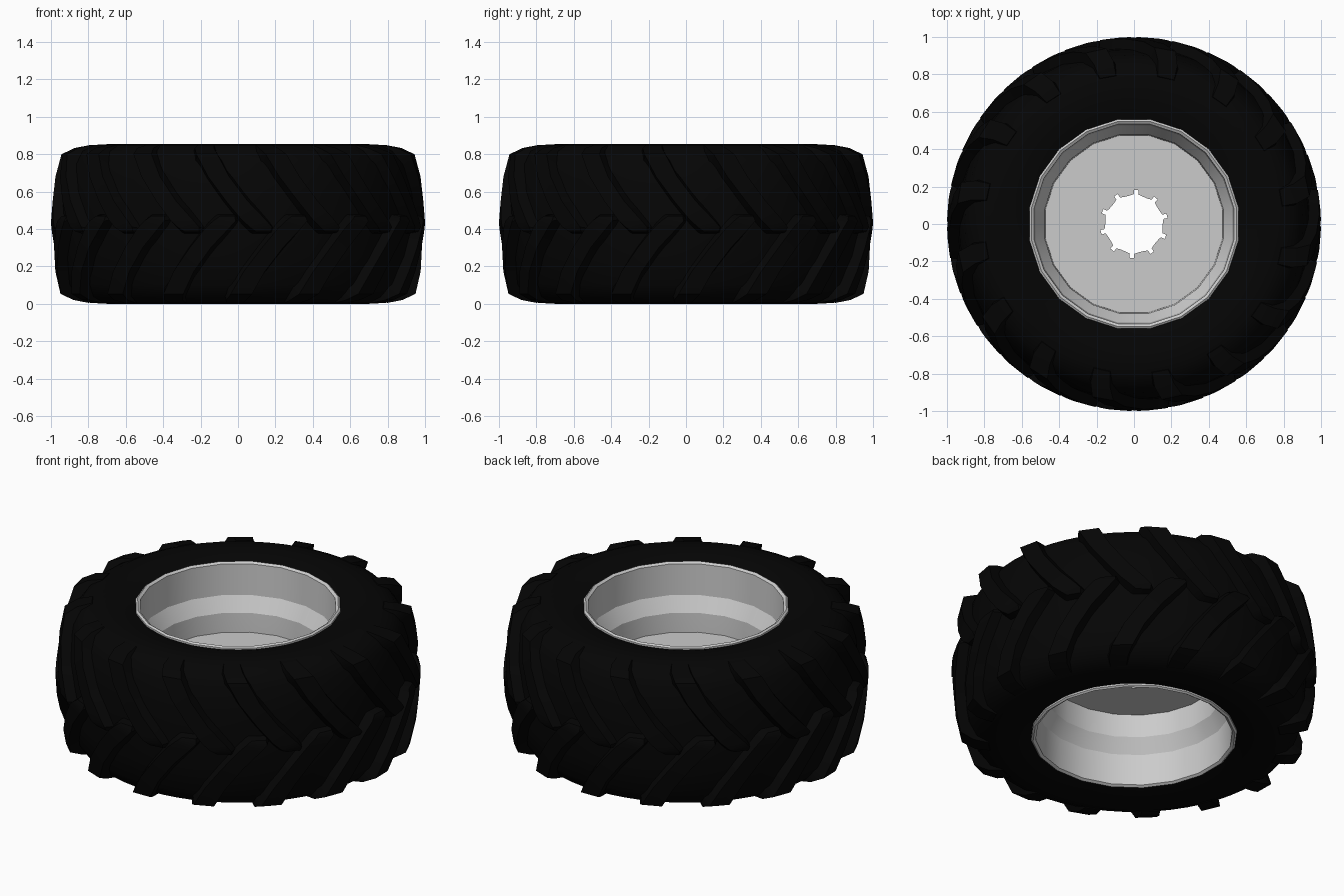
import bpy, bmesh, math

if "Cube" in bpy.data.objects:
    bpy.data.objects.remove(bpy.data.objects["Cube"])

H = 0.853          # tyre width (height as it lies flat)
LUGS = 16          # lugs per side


def finish(name, bm, mat=None, angle=35):
    bmesh.ops.remove_doubles(bm, verts=bm.verts, dist=1e-5)
    bmesh.ops.recalc_face_normals(bm, faces=bm.faces)
    me = bpy.data.meshes.new(name)
    bm.to_mesh(me)
    bm.free()
    ob = bpy.data.objects.new(name, me)
    bpy.context.collection.objects.link(ob)
    if mat:
        me.materials.append(mat)
    bpy.ops.object.select_all(action='DESELECT')
    ob.select_set(True)
    bpy.context.view_layer.objects.active = ob
    bpy.ops.object.shade_smooth_by_angle(angle=math.radians(angle))
    return ob


def polar(r, a, z):
    return (r * math.cos(a), r * math.sin(a), z)


def lathe(name, profile, n, mat=None, start=0.0, closed=True, angle=35):
    bm = bmesh.new()
    rings = [[bm.verts.new(polar(r, start + 2 * math.pi * i / n, z)) for i in range(n)]
             for r, z in profile]
    pairs = list(zip(rings, rings[1:]))
    if closed:
        pairs.append((rings[-1], rings[0]))
    for a, b in pairs:
        for i in range(n):
            j = (i + 1) % n
            bm.faces.new((a[i], a[j], b[j], b[i]))
    return finish(name, bm, mat, angle)


rubber = bpy.data.materials.new("rubber")
rubber.diffuse_color = (0.0015, 0.0015, 0.0015, 1)
rubber.use_nodes = True
rubber.node_tree.nodes["Principled BSDF"].inputs["Base Color"].default_value = rubber.diffuse_color

# Tyre carcass: half profile mirrored about the middle plane
half = [(0.54, 0.74), (0.555, 0.82), (0.61, 0.838), (0.70, 0.853), (0.79, 0.848),
        (0.86, 0.815), (0.905, 0.75), (0.935, 0.60)]
carcass = half + [(0.945, H / 2)] + [(r, H - z) for r, z in reversed(half)]
lathe("tyre_carcass", carcass, 60, rubber, closed=False)

# Tread lugs: (outer r, outer z, base r, base z, angle offset, half width top, half width base)
stations = [
    (0.985, 0.385, 0.91, 0.37, 0.025, 0.040, 0.070),
    (1.000, 0.410, 0.91, 0.40, 0.010, 0.060, 0.090),
    (0.999, 0.450, 0.91, 0.45, -0.03, 0.064, 0.095),
    (0.992, 0.550, 0.91, 0.55, -0.12, 0.058, 0.090),
    (0.977, 0.680, 0.88, 0.67, -0.22, 0.058, 0.090),
    (0.950, 0.800, 0.85, 0.74, -0.29, 0.060, 0.095),
    (0.880, 0.833, 0.82, 0.77, -0.32, 0.060, 0.095),
    (0.800, 0.848, 0.77, 0.81, -0.33, 0.055, 0.080),
]


def add_lug(bm, angle, flip):
    loops = []
    for ro, zo, rb, zb, off, wt, wb in stations:
        if flip:
            zo, zb = H - zo, H - zb
        a = angle + off
        loops.append([bm.verts.new(polar(*p)) for p in (
            (rb, a - wb, zb), (ro, a - wt, zo), (ro, a + wt, zo), (rb, a + wb, zb))])
    for p, q in zip(loops, loops[1:]):
        for k in range(4):
            m = (k + 1) % 4
            bm.faces.new((p[k], p[m], q[m], q[k]))
    bm.faces.new(loops[0])
    bm.faces.new(loops[-1])


for name, flip, shift in (("upper_lugs", False, 0.0), ("lower_lugs", True, 0.5)):
    bm = bmesh.new()
    for i in range(LUGS):
        add_lug(bm, math.radians(-83.5) + 2 * math.pi * (i + shift) / LUGS, flip)
    finish(name, bm, rubber, 40)

# Rim barrel: flange, bead seat, cone and well, mirrored
inner = [(0.566, 0.815), (0.566, 0.832), (0.555, 0.84), (0.54, 0.83), (0.534, 0.645),
         (0.485, 0.56)]
rim = inner + [(0.480, 0.45), (0.480, 0.42)] + [(r, H - z) for r, z in reversed(inner)]
rim += [(0.55, 0.045), (0.545, 0.20), (0.495, 0.30), (0.495, 0.553), (0.545, 0.65), (0.55, 0.808)]
lathe("rim_barrel", rim, 20, None, math.radians(9), angle=25)

# Wheel disc with a notched centre hole
bm = bmesh.new()
hole, outer = [], []
for i in range(10):
    c = math.radians(86 + 36 * i)
    for d, r in ((-4, 0.160), (-4, 0.182), (4, 0.182), (4, 0.160), (12, 0.154), (24, 0.154)):
        hole.append((r, c + math.radians(d)))
        outer.append((0.482, c + math.radians(d if abs(d) > 4 or r < 0.17 else d * 0.5)))
n = len(hole)
sheets = []
for z in (0.43, 0.445):
    hv = [bm.verts.new(polar(r, a, z)) for r, a in hole]
    ov = [bm.verts.new(polar(r, a, z)) for r, a in outer]
    for i in range(n):
        j = (i + 1) % n
        bm.faces.new((hv[i], hv[j], ov[j], ov[i]))
    sheets.append(hv)
low, high = sheets
for i in range(n):
    j = (i + 1) % n
    bm.faces.new((low[i], low[j], high[j], high[i]))
finish("wheel_disc", bm)
